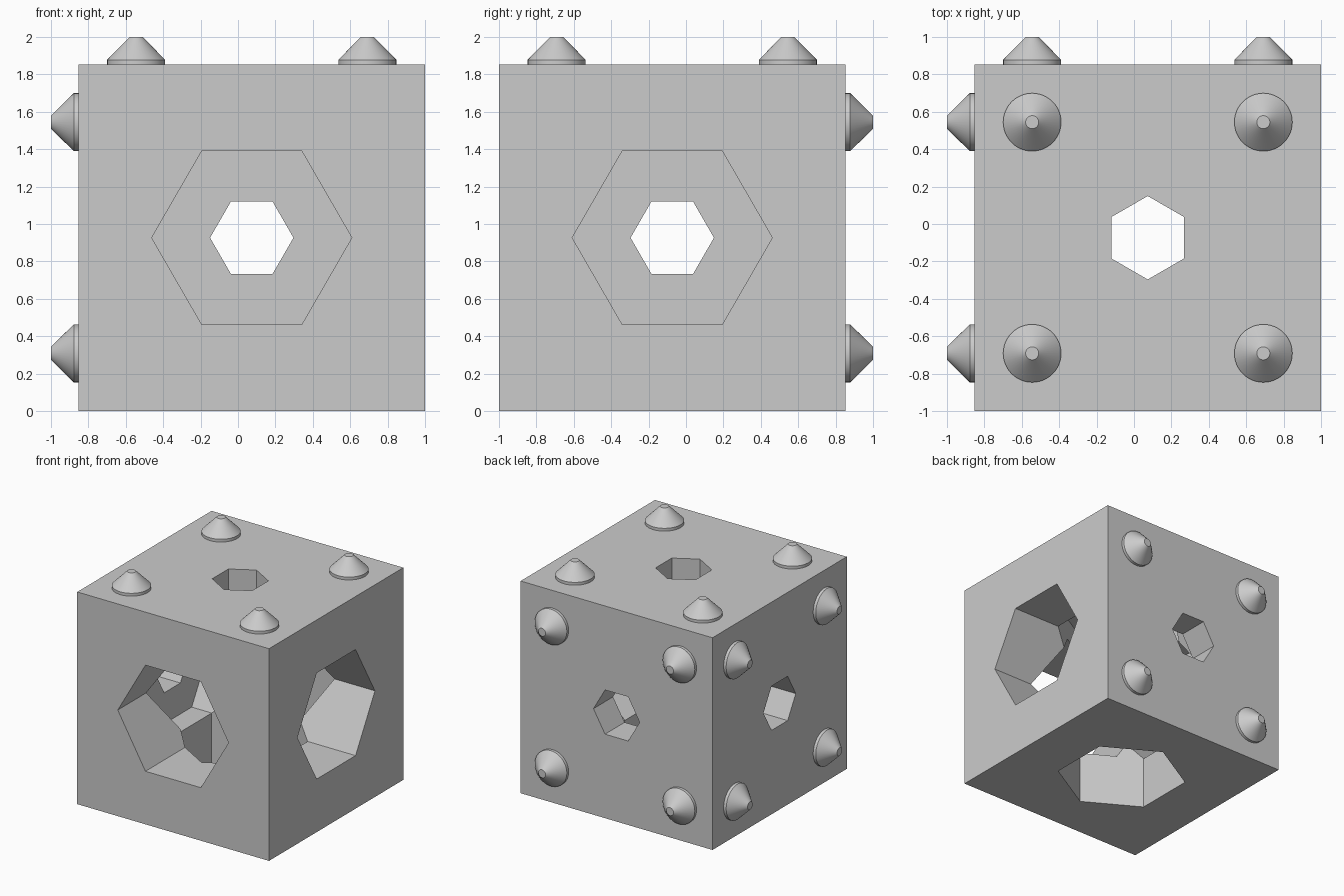
import bpy
import bmesh
from math import cos, sin, tau, radians
from mathutils import Vector

if "Cube" in bpy.data.objects:
    bpy.data.objects.remove(bpy.data.objects["Cube"])

SIZE = 1.853
HALF = SIZE / 2
CENTRE = Vector((1 - HALF, HALF - 1, HALF))
WALL = 0.27            # thickness left at the end of each wide recess
WIDE, NARROW = 0.535, 0.223
STUD_SPACING = 0.618
X, Y, Z = Vector((1, 0, 0)), Vector((0, 1, 0)), Vector((0, 0, 1))

grey = bpy.data.materials.new("plain grey")
grey.use_nodes = True
colour = (0.6, 0.6, 0.6, 1)
grey.diffuse_color = colour
grey.node_tree.nodes["Principled BSDF"].inputs["Base Color"].default_value = colour


def add_object(name, bm):
    bmesh.ops.recalc_face_normals(bm, faces=bm.faces)
    mesh = bpy.data.meshes.new(name)
    bm.to_mesh(mesh)
    bm.free()
    mesh.materials.append(grey)
    obj = bpy.data.objects.new(name, mesh)
    bpy.context.collection.objects.link(obj)
    return obj


def turned(name, origin, axis, corner, profile, sides):
    """Closed solid from (radius, distance) rings along axis; one corner faces 'corner'."""
    bm = bmesh.new()
    side = axis.cross(corner)
    rings = []
    for radius, dist in profile:
        rings.append([bm.verts.new(origin + axis * dist + radius *
                                   (corner * cos(tau * i / sides) + side * sin(tau * i / sides)))
                      for i in range(sides)])
    for low, high in zip(rings, rings[1:]):
        for i in range(sides):
            j = (i + 1) % sides
            bm.faces.new((low[i], low[j], high[j], high[i]))
    bm.faces.new(rings[0])
    bm.faces.new(rings[-1])
    return add_object(name, bm)


def activate(obj):
    bpy.ops.object.select_all(action="DESELECT")
    obj.select_set(True)
    bpy.context.view_layer.objects.active = obj


# Cube body
bm = bmesh.new()
bmesh.ops.create_cube(bm, size=SIZE)
bmesh.ops.translate(bm, verts=bm.verts, vec=CENTRE)
body = add_object("cube_body", bm)

# Each axis points to a studded side; the opposite side has the wide recess
sides = {"left_side": (-X, Y), "back": (Y, X), "top": (Z, Y)}

# Hexagonal recesses with narrower holes through the remaining wall
for label, (axis, corner) in sides.items():
    for kind, radius, start, end in (("recess", WIDE, -HALF - 0.1, HALF - WALL),
                                     ("hole", NARROW, 0, HALF + 0.1)):
        cutter = turned(f"{label}_{kind}_cutter", CENTRE, axis, corner,
                        [(radius, start), (radius, end)], 6)
        cutter.hide_render = True
        cut = body.modifiers.new(kind, "BOOLEAN")
        cut.operation, cut.solver, cut.object = "DIFFERENCE", "EXACT", cutter
        activate(body)
        bpy.ops.object.modifier_apply(modifier=cut.name)
        bpy.data.objects.remove(cutter)

# Conical studs, four on each studded side
stud_profile = [(0.155, 0), (0.155, 0.025), (0.035, 0.147)]
for label, (axis, corner) in sides.items():
    across = axis.cross(corner)
    for a in (-1, 1):
        for b in (-1, 1):
            origin = CENTRE + axis * HALF + STUD_SPACING * (a * corner + b * across)
            stud = turned(f"{label}_stud", origin, axis, corner, stud_profile, 48)
            activate(stud)
            bpy.ops.object.shade_smooth_by_angle(angle=radians(30))
